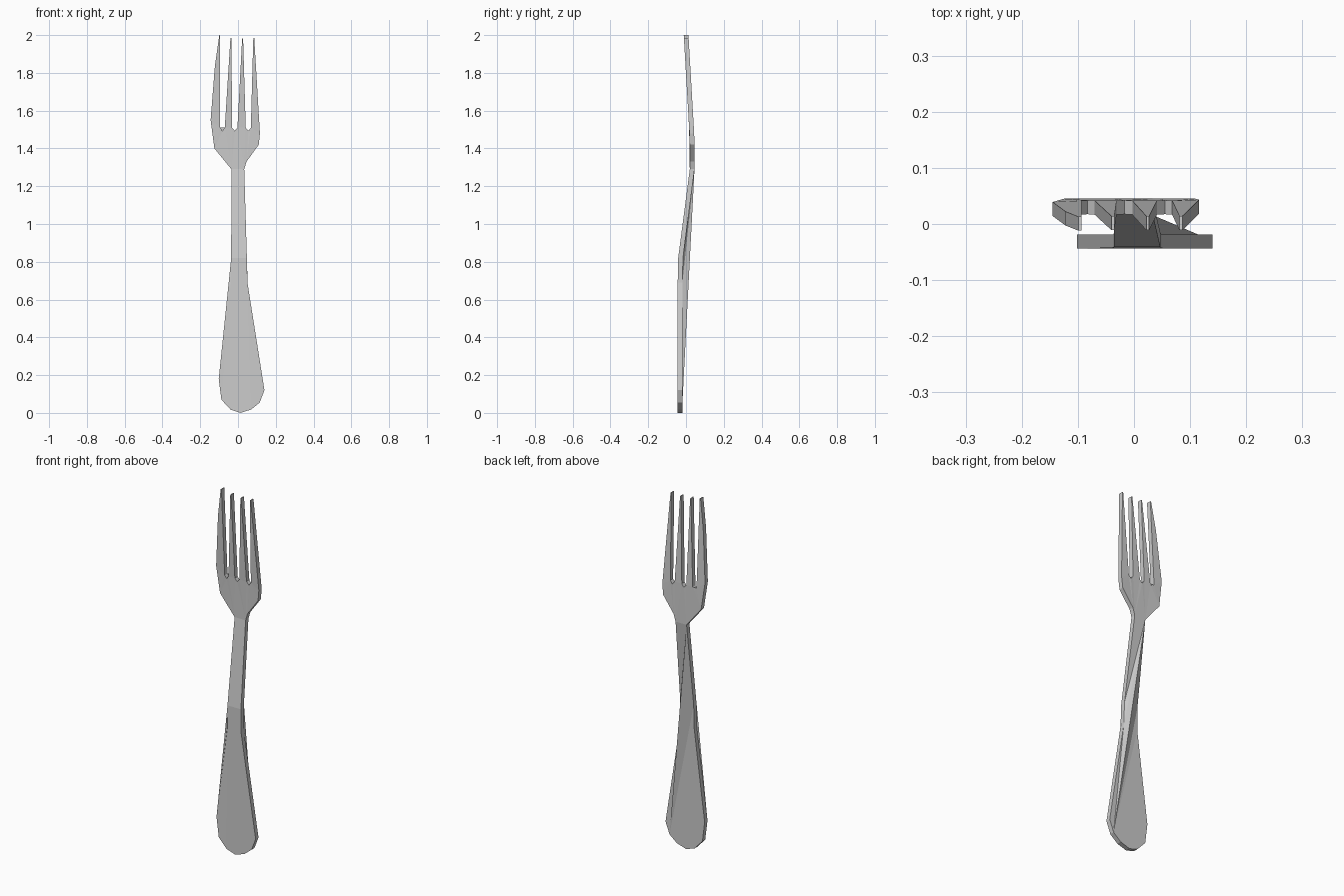
import bpy, bmesh

if "Cube" in bpy.data.objects:
    bpy.data.objects.remove(bpy.data.objects["Cube"])

THICK = 0.025

# side-view bend: (z, y of the front surface)
BEND = [(0, -0.044), (0.80, -0.044), (0.92, -0.028), (1.28, 0.020),
        (1.45, 0.020), (2.0, -0.012)]


def front_y(z):
    for (z0, y0), (z1, y1) in zip(BEND, BEND[1:]):
        if z <= z1:
            return y0 + (y1 - y0) * (z - z0) / (z1 - z0)
    return BEND[-1][1]


# outline pieces as (x, z), counter-clockwise from the front
handle_right = [(0.012, 0.0), (0.07, 0.018), (0.115, 0.055), (0.14, 0.12),
                (0.05, 0.69), (0.047, 0.82), (0.033, 1.29)]
palm_right = [(0.045, 1.33), (0.11, 1.42), (0.116, 1.48)]
tines = [  # right to left: points from the right base over the tip to the left base
    [(0.116, 1.48), (0.086, 1.985), (0.081, 1.985), (0.068, 1.51)],
    [(0.041, 1.51), (0.027, 1.982), (0.022, 1.982), (-0.003, 1.51)],
    [(-0.031, 1.51), (-0.035, 1.985), (-0.040, 1.985), (-0.070, 1.51)],
    [(-0.094, 1.51), (-0.094, 2.0), (-0.099, 2.0), (-0.122, 1.84), (-0.145, 1.55)],
]
palm_left = [(-0.145, 1.55), (-0.125, 1.40), (-0.035, 1.29)]
handle_left = [(-0.036, 0.82), (-0.037, 0.69), (-0.102, 0.18), (-0.088, 0.07),
               (-0.04, 0.018)]
slots = [(0.055, 1.493), (-0.017, 1.493), (-0.083, 1.493)]

outline = handle_right + palm_right
for i, t in enumerate(tines):
    outline += t[1:] if i == 0 else t
    if i < 3:
        outline.append(slots[i])
outline += palm_left[1:] + handle_left

bm = bmesh.new()
front = {p: bm.verts.new((p[0], front_y(p[1]), p[1])) for p in outline}
back = {p: bm.verts.new((p[0], front_y(p[1]) + THICK, p[1])) for p in outline}


def face(side, pts):
    f = [side[p] for p in pts]
    return bm.faces.new(f[::-1] if side is back else f)


# head: palm and tines on both surfaces
palm = [(0.033, 1.29)] + palm_right
for i, t in enumerate(tines):
    palm += [t[-1]] if i == 0 else [t[0], t[-1]]
    if i < 3:
        palm.append(slots[i])
palm += palm_left[1:]
for side in (front, back):
    face(side, palm)
    for t in tines:
        face(side, t)

# handle front: flat strips following the bend
neck_r, neck_l = (0.033, 1.29), (-0.035, 1.29)
mid_r, mid_l = handle_right[5], handle_left[0]
face(front, [mid_r, neck_r, neck_l, mid_l])
face(front, handle_right[:6] + handle_left)

# handle back: two fans meeting in a long diagonal ridge
ridge = (0.115, 0.055)
right_side = [neck_r, mid_r, handle_right[4], ridge]
for a, b in zip(right_side, right_side[1:]):
    face(back, [neck_l, b, a])
face(back, [handle_right[4], ridge, handle_right[3]])
left_side = [neck_l] + handle_left + handle_right[:2]
for a, b in zip(left_side, left_side[1:]):
    face(back, [ridge, a, b])

# rim walls
for a, b in zip(outline, outline[1:] + outline[:1]):
    bm.faces.new((front[a], back[a], back[b], front[b]))

bmesh.ops.triangulate(bm, faces=[f for f in bm.faces if len(f.verts) > 4])
bmesh.ops.recalc_face_normals(bm, faces=bm.faces)
mesh = bpy.data.meshes.new("fork")
bm.to_mesh(mesh)
bm.free()
fork = bpy.data.objects.new("fork", mesh)
bpy.context.collection.objects.link(fork)

steel = bpy.data.materials.new("steel grey")
steel.diffuse_color = (0.6, 0.6, 0.6, 1)
steel.use_nodes = True
steel.node_tree.nodes["Principled BSDF"].inputs["Base Color"].default_value = steel.diffuse_color
mesh.materials.append(steel)
